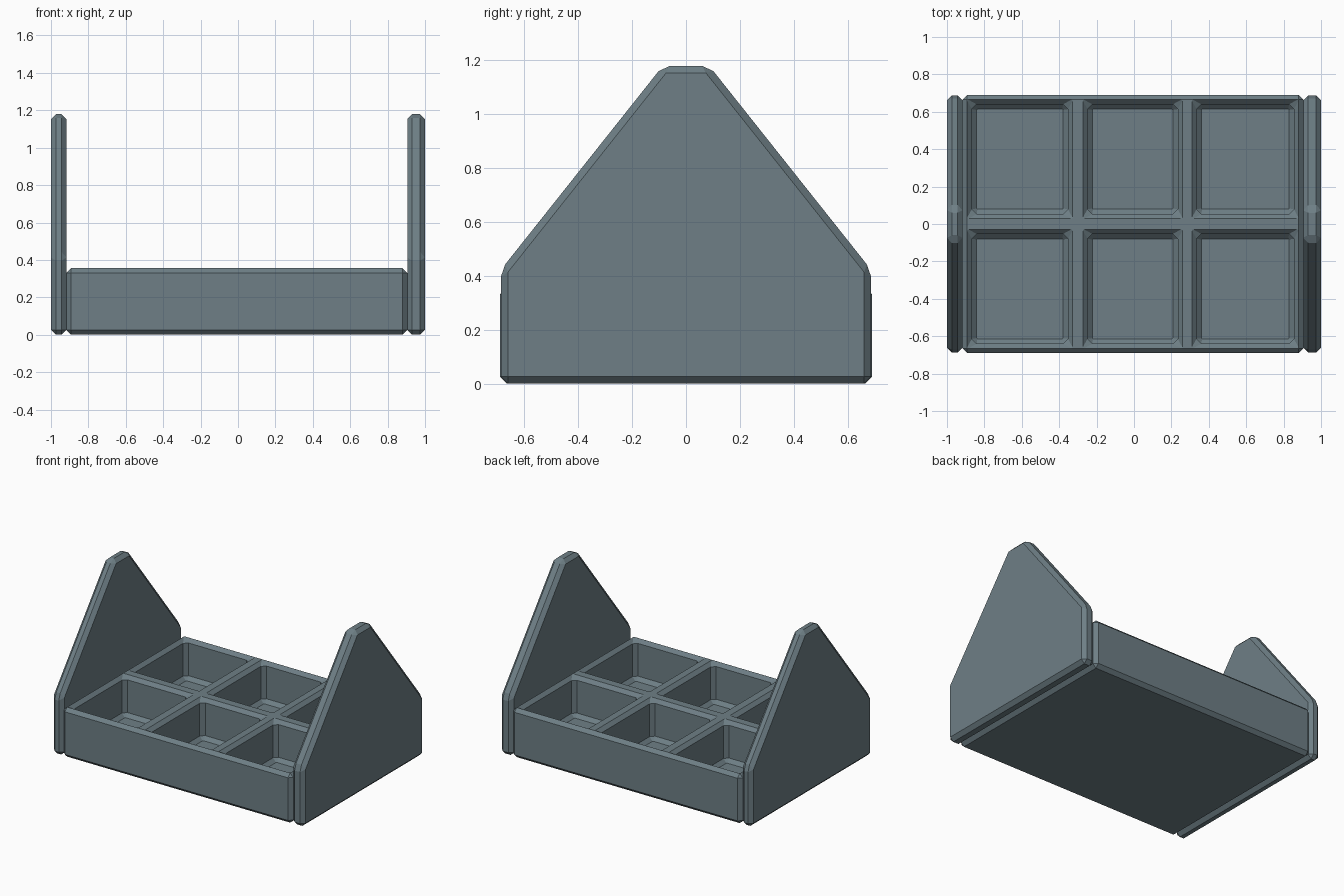
import bpy, bmesh

if "Cube" in bpy.data.objects:
    bpy.data.objects.remove(bpy.data.objects["Cube"])

slate = bpy.data.materials.new("slate grey")
slate.diffuse_color = (0.156, 0.212, 0.238, 1)
slate.use_nodes = True
slate.node_tree.nodes["Principled BSDF"].inputs["Base Color"].default_value = slate.diffuse_color

BEVEL = 0.026
TRAY_TOP = 0.356
FLOOR = 0.07


def finish(bm, name):
    bmesh.ops.recalc_face_normals(bm, faces=bm.faces[:])
    me = bpy.data.meshes.new(name)
    bm.to_mesh(me)
    bm.free()
    me.materials.append(slate)
    ob = bpy.data.objects.new(name, me)
    bpy.context.collection.objects.link(ob)
    return ob


def loft(bm, loops):
    """Skin a stack of closed loops and cap both ends."""
    rings = [[bm.verts.new(p) for p in loop] for loop in loops]
    n = len(rings[0])
    for a, b in zip(rings, rings[1:]):
        for i in range(n):
            bm.faces.new((a[i], a[(i + 1) % n], b[(i + 1) % n], b[i]))
    bm.faces.new(rings[0][::-1])
    bm.faces.new(rings[-1])


def bevelled_prism(name, x0, x1, profile, width):
    """Extrude a y-z profile along x and chamfer every edge."""
    bm = bmesh.new()
    loft(bm, [[(x, y, z) for y, z in profile] for x in (x0, x1)])
    bmesh.ops.bevel(bm, geom=bm.edges[:], offset=width, offset_type='OFFSET',
                    segments=1, profile=0.5, affect='EDGES', clamp_overlap=True)
    return finish(bm, name)


def chamfered_rect(x0, x1, y0, y1, z, c):
    return [(x0 + c, y0, z), (x1 - c, y0, z), (x1, y0 + c, z), (x1, y1 - c, z),
            (x1 - c, y1, z), (x0 + c, y1, z), (x0, y1 - c, z), (x0, y0 + c, z)]


# Pointed end panels
half = [(0.687, 0), (0.687, 0.422), (0.086, 1.179)]
panel = half + [(-y, z) for y, z in reversed(half)]
bevelled_prism("left_end_panel", -1.0, -0.917, panel, BEVEL)
bevelled_prism("right_end_panel", 0.905, 1.0, panel, BEVEL)

# Tray block
rect = [(-0.69, 0), (0.69, 0), (0.69, TRAY_TOP), (-0.69, TRAY_TOP)]
tray = bevelled_prism("tray", -0.917, 0.905, rect, 0.025)

# Six pockets with sloped floor edges and flared rims
bm = bmesh.new()
for x0, x1 in ((-0.867, -0.353), (-0.249, 0.234), (0.334, 0.855)):
    for y0, y1 in ((-0.64, -0.053), (0.053, 0.64)):
        loops = []
        for grow, z, c in ((-BEVEL, FLOOR, 0.004), (0, FLOOR + BEVEL, BEVEL),
                           (0, TRAY_TOP - 0.025, BEVEL), (0.0245, TRAY_TOP, 0.006),
                           (0.0245, TRAY_TOP + 0.05, 0.006)):
            loops.append(chamfered_rect(x0 - grow, x1 + grow, y0 - grow, y1 + grow, z, c))
        loft(bm, loops)
cutter = finish(bm, "pocket_cutter")
cutter.hide_render = True
cutter.hide_viewport = False

mod = tray.modifiers.new("pockets", 'BOOLEAN')
mod.operation = 'DIFFERENCE'
mod.solver = 'EXACT'
mod.object = cutter

# Bake the cut and drop the cutter
dg = bpy.context.evaluated_depsgraph_get()
baked = bpy.data.meshes.new_from_object(tray.evaluated_get(dg))
tray.modifiers.clear()
tray.data = baked
bpy.data.objects.remove(cutter, do_unlink=True)
